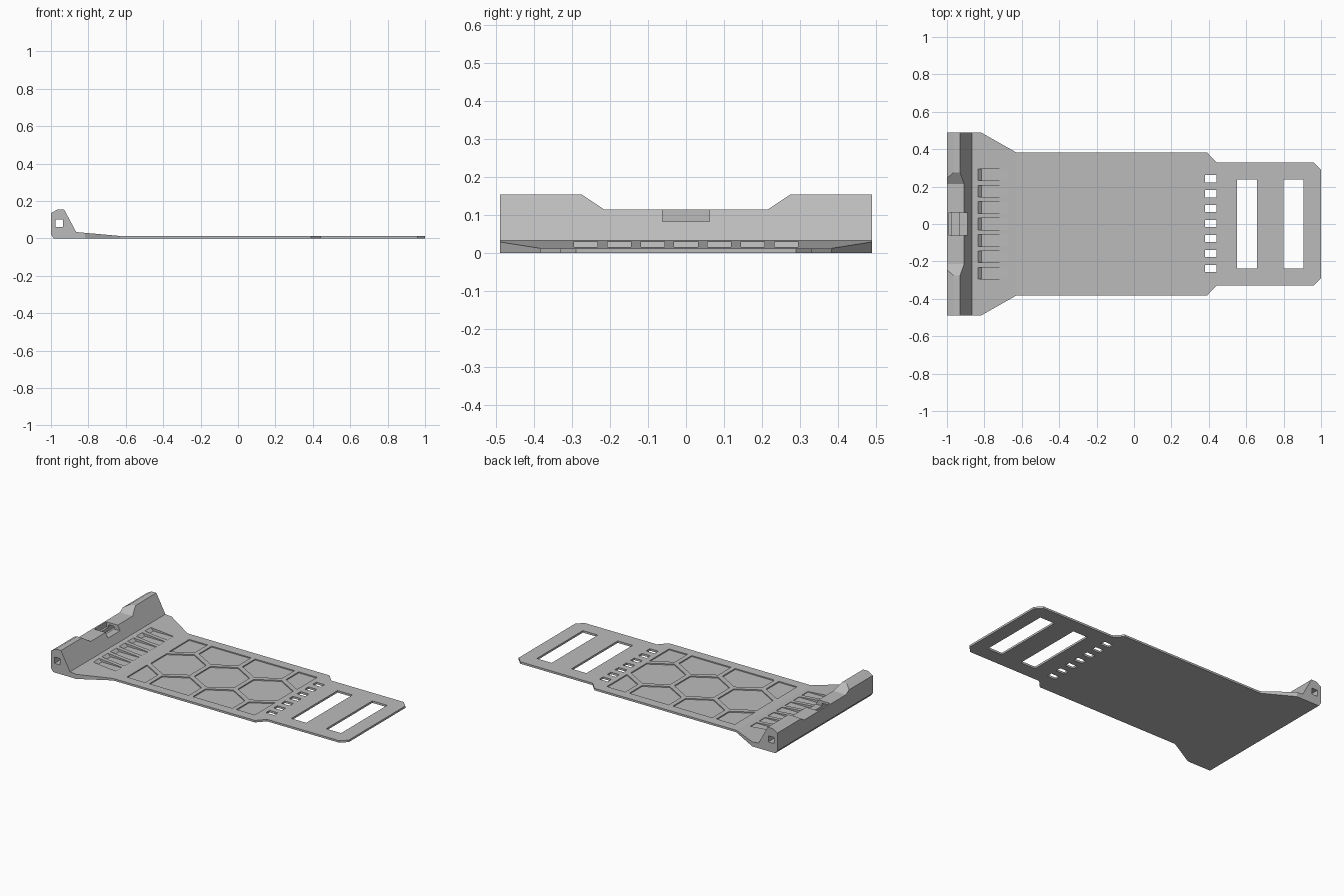
import bpy, bmesh, math

cube = bpy.data.objects.get("Cube")
if cube:
    bpy.data.objects.remove(cube, do_unlink=True)

grey = bpy.data.materials.new("plain_grey")
grey.use_nodes = True
COLOR = (0.5, 0.5, 0.5, 1)
grey.diffuse_color = COLOR
grey.node_tree.nodes["Principled BSDF"].inputs["Base Color"].default_value = COLOR


def prism(bm, points, axis, lo, hi, clip=None):
    """Extrude an outline along y (points are x, z) or z (points are x, y)."""
    place = (lambda p: (p[0], lo, p[1])) if axis == "y" else (lambda p: (p[0], p[1], lo))
    part = bmesh.new()
    part.faces.new([part.verts.new(place(p)) for p in points])
    if clip:
        x0, x1, y1 = clip
        for co, no in (((x0, 0, 0), (-1, 0, 0)), ((x1, 0, 0), (1, 0, 0)),
                       ((0, y1, 0), (0, 1, 0)), ((0, -y1, 0), (0, -1, 0))):
            bmesh.ops.bisect_plane(part, geom=part.verts[:] + part.edges[:] + part.faces[:],
                                   plane_co=co, plane_no=no, clear_outer=True)
    top = bmesh.ops.extrude_face_region(part, geom=part.faces[:])["geom"]
    move = (0, hi - lo, 0) if axis == "y" else (0, 0, hi - lo)
    bmesh.ops.translate(part, vec=move, verts=[v for v in top if isinstance(v, bmesh.types.BMVert)])
    bmesh.ops.recalc_face_normals(part, faces=part.faces)
    temp = bpy.data.meshes.new("temp")
    part.to_mesh(temp)
    part.free()
    bm.from_mesh(temp)
    bpy.data.meshes.remove(temp)


def rect(x0, x1, y0, y1):
    return [(x0, y0), (x1, y0), (x1, y1), (x0, y1)]


def make(name, bm):
    mesh = bpy.data.meshes.new(name)
    bm.to_mesh(mesh)
    bm.free()
    mesh.materials.append(grey)
    obj = bpy.data.objects.new(name, mesh)
    bpy.context.scene.collection.objects.link(obj)
    return obj


def cut(name, bm, operation="DIFFERENCE"):
    cutter = make(name, bm)
    cutter.hide_render = True
    mod = body.modifiers.new(name, "BOOLEAN")
    mod.operation, mod.solver, mod.object = operation, "EXACT", cutter
    bpy.context.view_layer.objects.active = body
    bpy.ops.object.modifier_apply(modifier=name)
    bpy.data.objects.remove(cutter, do_unlink=True)


TOP = 0.013
HALF = 0.49

# Side profile: raised head, ramp and thin plate
bm = bmesh.new()
prism(bm, [(-1, 0.02), (-0.985, 0), (1, 0), (1, TOP), (-0.63, TOP), (-0.865, 0.034),
           (-0.93, 0.155), (-0.965, 0.155), (-1, 0.135)], "y", -HALF, HALF)
body = make("strap_plate", bm)

# Plan outline
side = [(-1.1, 0.49), (-0.82, 0.49), (-0.63, 0.383), (0.39, 0.383),
        (0.44, 0.33), (0.96, 0.33), (1, 0.29)]
side[1:1] = []
side = [(x, y + 0.0005 if y == HALF else y) for x, y in side]
bm = bmesh.new()
prism(bm, side + [(x, -y) for x, y in reversed(side)], "z", -0.1, 0.3)
cut("plan_outline", bm, "INTERSECT")

# Dip along the top of the head
bm = bmesh.new()
dip = [(-0.335, 0.195), (-0.215, 0.115), (0.215, 0.115), (0.335, 0.195)]
prism(bm, dip, "y", -1.1, -0.8)
for v in bm.verts:
    v.co.x, v.co.y = v.co.y, v.co.x
bmesh.ops.recalc_face_normals(bm, faces=bm.faces)
cut("head_dip", bm)

# Notch in the middle of the head
bm = bmesh.new()
prism(bm, rect(-0.99, -0.85, -0.062, 0.062), "z", 0.083, 0.2)
cut("head_notch", bm)

# Square channel running through the head
bm = bmesh.new()
prism(bm, rect(-0.975, -0.935, 0.06, 0.1), "y", -0.6, 0.6)
cut("head_channel", bm)

# Grooves in the ramp
bm = bmesh.new()
for i in range(-3, 4):
    y = i * 0.088
    prism(bm, [(-0.815, TOP), (-0.67, TOP), (-0.67, 0.053), (-0.857, 0.053)],
          "y", y - 0.031, y + 0.031)
cut("ramp_grooves", bm)

# Row of small slots and two strap windows
bm = bmesh.new()
for i in range(-3, 4):
    y = 0.002 + i * 0.08
    prism(bm, rect(0.38, 0.44, y - 0.019, y + 0.019), "z", -0.1, 0.1)
for x in (0.55, 0.8):
    prism(bm, rect(x, x + 0.107, -0.237, 0.237), "z", -0.1, 0.1)
cut("slots", bm)

# Shallow honeycomb pockets, trimmed to a rectangle
PITCH = 0.313
RADIUS = (PITCH / 2 - 0.015) / math.cos(math.pi / 6)
bm = bmesh.new()
for row, columns in ((-1, (-1.5, -0.5, 0.5, 1.5)), (0, (-1, 0, 1)), (1, (-1.5, -0.5, 0.5, 1.5))):
    for col in columns:
        cx, cy = -0.115 + col * PITCH, row * PITCH * math.sin(math.pi / 3)
        hexagon = [(cx + RADIUS * math.sin(k * math.pi / 3), cy + RADIUS * math.cos(k * math.pi / 3))
                   for k in range(6)]
        prism(bm, hexagon, "z", 0.006, 0.05, clip=(-0.575, 0.345, 0.32))
cut("honeycomb_pockets", bm)
